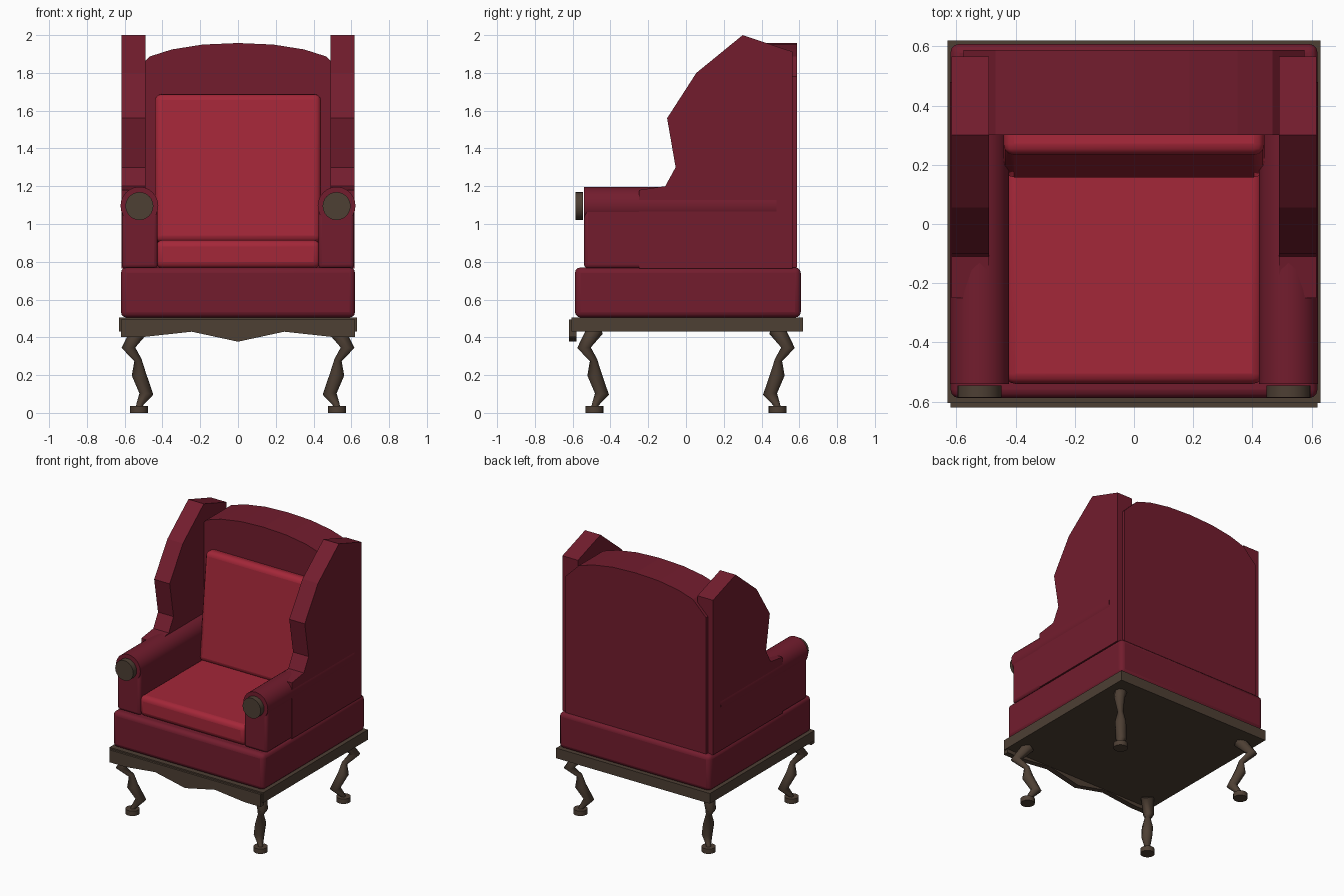
import bpy, bmesh
from math import radians, pi
from mathutils import Vector

if "Cube" in bpy.data.objects:
    bpy.data.objects.remove(bpy.data.objects["Cube"])


def material(name, rgb):
    m = bpy.data.materials.new(name)
    m.diffuse_color = (*rgb, 1)
    m.use_nodes = True
    m.node_tree.nodes["Principled BSDF"].inputs["Base Color"].default_value = m.diffuse_color
    return m


FABRIC = material("dark_red_fabric", (0.17, 0.012, 0.027))
CUSHION = material("red_fabric", (0.37, 0.02, 0.04))
WOOD = material("dark_wood", (0.075, 0.05, 0.034))


def finish(ob, mat, bevel=0, segments=3):
    ob.data.materials.append(mat)
    if bevel:
        b = ob.modifiers.new("bevel", 'BEVEL')
        b.width, b.segments = bevel, segments
        bpy.ops.object.select_all(action='DESELECT')
        ob.select_set(True)
        bpy.context.view_layer.objects.active = ob
        bpy.ops.object.shade_smooth_by_angle(angle=radians(35))
    return ob


def box(name, lo, hi, mat, bevel=0, tilt=0):
    lo, hi = Vector(lo), Vector(hi)
    bpy.ops.mesh.primitive_cube_add(size=1, location=(lo + hi) / 2, rotation=(tilt, 0, 0))
    ob = bpy.context.object
    ob.name = name
    ob.scale = hi - lo
    bpy.ops.object.transform_apply(location=False, rotation=False, scale=True)
    return finish(ob, mat, bevel)


def cylinder(name, centre, radius, depth, mat, along_y=False, sides=24):
    bpy.ops.mesh.primitive_cylinder_add(vertices=sides, radius=radius, depth=depth, location=centre,
                                        rotation=(pi / 2 if along_y else 0, 0, 0))
    ob = bpy.context.object
    ob.name = name
    bpy.ops.object.shade_smooth_by_angle(angle=radians(35))
    ob.data.materials.append(mat)
    return ob


def extrude(name, points, offset, mat):
    """Solid from a closed outline of 3D points swept along an offset."""
    bm = bmesh.new()
    face = bm.faces.new([bm.verts.new(p) for p in points])
    ext = bmesh.ops.extrude_face_region(bm, geom=[face], use_keep_orig=True)
    verts = [v for v in ext["geom"] if isinstance(v, bmesh.types.BMVert)]
    bmesh.ops.translate(bm, verts=verts, vec=offset)
    bmesh.ops.recalc_face_normals(bm, faces=bm.faces)
    me = bpy.data.meshes.new(name)
    bm.to_mesh(me)
    bm.free()
    ob = bpy.data.objects.new(name, me)
    bpy.context.collection.objects.link(ob)
    return finish(ob, mat)


# Wooden base and shaped front apron
box("base_frame", (-0.63, -0.605, 0.43), (0.63, 0.62, 0.505), WOOD)
half = [(0.62, 0.495), (0.62, 0.403), (0.49, 0.403), (0.245, 0.43)]
outline = half + [(0, 0.377)] + [(-x, z) for x, z in reversed(half)]
extrude("front_apron", [(x, -0.62, z) for x, z in outline], (0, 0.04, 0), WOOD)

# Upholstered seat and cushions
box("seat_base", (-0.62, -0.588, 0.505), (0.62, 0.608, 0.77), FABRIC, 0.03)
box("seat_cushion", (-0.435, -0.54, 0.765), (0.435, 0.3, 0.915), CUSHION, 0.035)
box("back_cushion", (-0.44, 0.195, 0.895), (0.44, 0.355, 1.685), CUSHION, 0.035, radians(-6))

# Arched back
arch = [(0.575, 0.77), (0.575, 1.78), (0.467, 1.887), (0.35, 1.924), (0.187, 1.95)]
outline = arch + [(0, 1.958)] + [(-x, z) for x, z in reversed(arch)]
extrude("back", [(x, 0.30, z) for x, z in outline], (0, 0.287, 0), FABRIC)

# Wings, arms and their front caps on both sides
wing = [(-0.25, 0.765), (-0.25, 1.18), (-0.11, 1.2), (-0.055, 1.3), (-0.1, 1.56),
        (0.055, 1.8), (0.3, 2.0), (0.565, 1.912), (0.565, 0.765)]
for side, s in (("left", -1), ("right", 1)):
    extrude(side + "_wing", [(0.49 * s, y, z) for y, z in wing], (0.127 * s, 0, 0), FABRIC)
    xs = sorted((0.425 * s, 0.615 * s))
    box(side + "_arm", (xs[0], -0.54, 0.765), (xs[1], 0.46, 1.1), FABRIC, 0.02)
    cylinder(side + "_arm_roll", (0.522 * s, -0.03, 1.097), 0.1, 1.02, FABRIC, True)
    cylinder(side + "_arm_cap", (0.522 * s, -0.566, 1.095), 0.074, 0.04, WOOD, True)

# Cabriole legs: outward offset, height, radius along each leg
leg = [(-0.005, 0.44, 0.045), (0.055, 0.345, 0.036), (0.005, 0.28, 0.02), (0.0, 0.205, 0.038),
       (-0.04, 0.1, 0.037), (-0.005, 0.045, 0.018), (0, 0.02, 0.018)]
for end, sy in (("front", -1), ("back", 1)):
    for side, sx in (("left", -1), ("right", 1)):
        name = f"{end}_{side}_leg"
        cu = bpy.data.curves.new(name, 'CURVE')
        cu.dimensions = '3D'
        cu.bevel_depth, cu.bevel_resolution, cu.use_fill_caps = 1, 2, True
        sp = cu.splines.new('POLY')
        sp.points.add(len(leg) - 1)
        for p, (d, z, r) in zip(sp.points, leg):
            p.co = (sx * (0.525 + d), sy * (0.485 + d), z, 1)
            p.radius = r
        ob = bpy.data.objects.new(name, cu)
        bpy.context.collection.objects.link(ob)
        cu.materials.append(WOOD)
        cylinder(f"{end}_{side}_foot", (sx * 0.525, sy * 0.485, 0.018), 0.048, 0.036, WOOD, sides=16)
